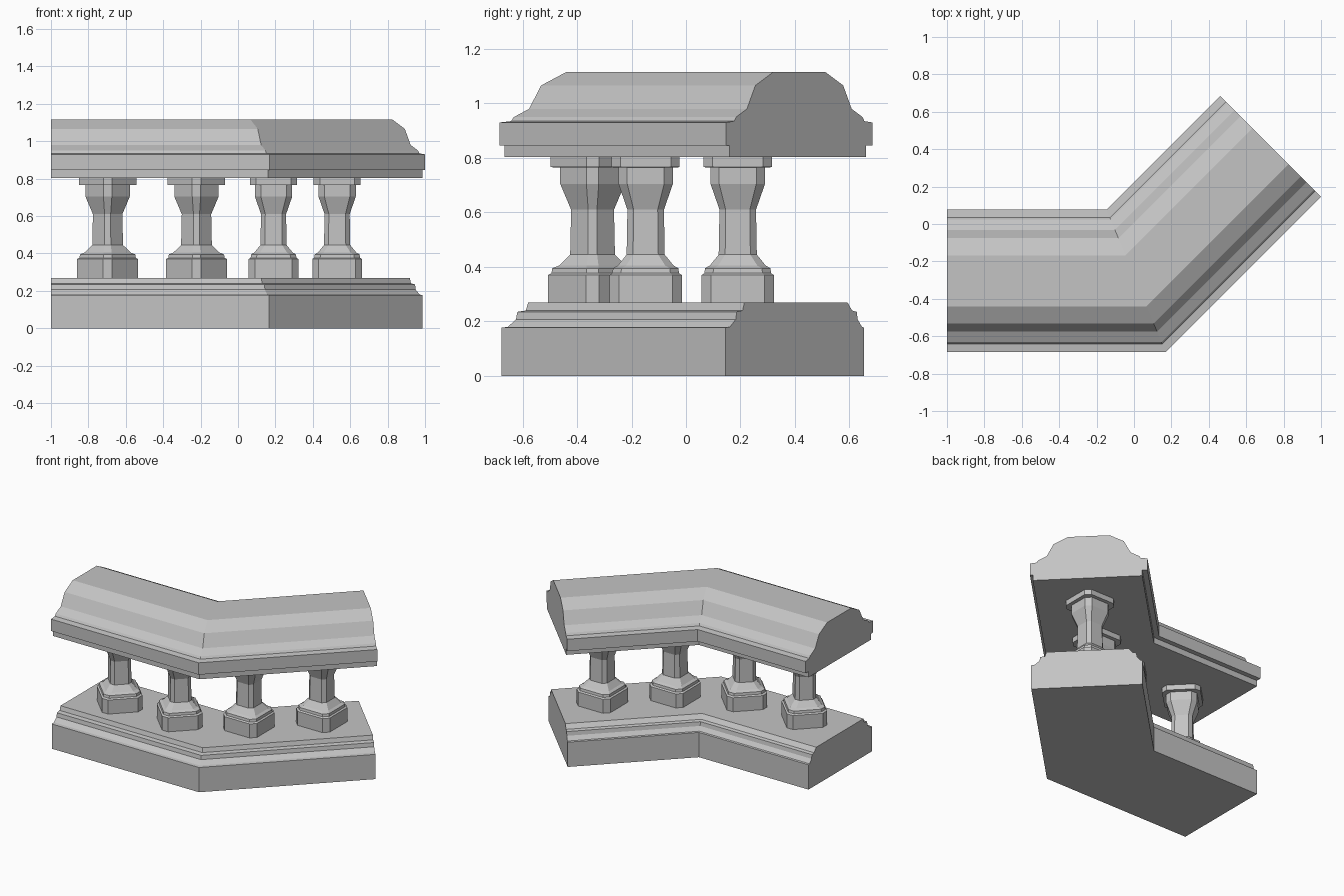
import bpy, bmesh, math
from mathutils import Vector, Matrix

cube = bpy.data.objects.get("Cube")
if cube:
    bpy.data.objects.remove(cube, do_unlink=True)

stone = bpy.data.materials.new("grey stone")
stone.use_nodes = True
GREY = (0.55, 0.55, 0.55, 1)
stone.diffuse_color = GREY
stone.node_tree.nodes["Principled BSDF"].inputs["Base Color"].default_value = GREY

TURN = math.radians(45)
CORNER = Vector((0.011, -0.304, 0))


def finish(name, bm):
    bmesh.ops.recalc_face_normals(bm, faces=bm.faces)
    mesh = bpy.data.meshes.new(name)
    bm.to_mesh(mesh)
    bm.free()
    mesh.materials.append(stone)
    obj = bpy.data.objects.new(name, mesh)
    bpy.context.collection.objects.link(obj)
    return obj


def bridge(bm, rings):
    """Join successive closed rings and cap both ends."""
    for a, b in zip(rings, rings[1:]):
        for i in range(len(a)):
            j = (i + 1) % len(a)
            bm.faces.new((a[i], a[j], b[j], b[i]))
    bm.faces.new(rings[0])
    bm.faces.new(rings[-1])


def mitred_run(name, front, back, length):
    """Sweep a (offset, height) profile round the angled corner."""
    profile = front + [(-d, z) for d, z in reversed(back)]
    bm = bmesh.new()
    along = Vector((math.cos(TURN), math.sin(TURN), 0))
    out = Vector((math.sin(TURN), -math.cos(TURN), 0))
    mitre = Vector((math.tan(TURN / 2), -1, 0))
    stations = [(Vector((-1, CORNER.y, 0)), Vector((0, -1, 0))),
                (CORNER, mitre),
                (CORNER + along * length, out)]
    rings = [[bm.verts.new(p + n * d + Vector((0, 0, z))) for d, z in profile]
             for p, n in stations]
    bridge(bm, rings)
    return finish(name, bm)


# Stepped base course
mitred_run("base_course",
           [(0.373, 0), (0.373, 0.177), (0.35, 0.18), (0.32, 0.207),
            (0.315, 0.235), (0.284, 0.24), (0.275, 0.27)],
           [(0.347, 0), (0.347, 0.177), (0.335, 0.18), (0.313, 0.207),
            (0.308, 0.235), (0.284, 0.24), (0.26, 0.27)], 1.008)

# Moulded handrail
upper = [(0.381, 0.845), (0.381, 0.93), (0.338, 0.935), (0.328, 0.95),
         (0.272, 0.98), (0.228, 1.066), (0.136, 1.115)]
mitred_run("handrail",
           [(0.362, 0.803), (0.362, 0.845)] + upper,
           [(0.347, 0.803), (0.347, 0.845)] + upper, 1.018)


def baluster(name, x, y, angle):
    """Stack chamfered squares given as (width, height, chamfer ratio)."""
    sections = [(0.266, 0.268, .13), (0.266, 0.37, .13), (0.245, 0.377, .13),
                (0.24, 0.395, .13), (0.205, 0.405, .15), (0.14, 0.445, .17),
                (0.134, 0.61, .17), (0.2, 0.705, .16), (0.2, 0.765, .16),
                (0.25, 0.766, .13), (0.25, 0.805, .13)]
    bm = bmesh.new()
    rings = []
    for width, z, ratio in sections:
        h, k = width / 2, width * (0.5 - ratio)
        outline = []
        for q in range(4):
            turn = Matrix.Rotation(q * math.pi / 2, 3, 'Z')
            outline += [turn @ Vector((h, -k, z)), turn @ Vector((h, k, z))]
        rings.append([bm.verts.new(p) for p in outline])
    bridge(bm, rings)
    obj = finish(name, bm)
    obj.location = (x, y, 0)
    obj.rotation_euler.z = angle


# Balusters, set cornerwise to the run they stand on
for name, x, y, angle in (("outer_right_baluster", -0.697, -0.343, TURN),
                          ("inner_right_baluster", -0.222, -0.343, TURN),
                          ("inner_left_baluster", 0.19, -0.148, 0),
                          ("outer_left_baluster", 0.53, 0.19, 0)):
    baluster(name, x, y, angle)
